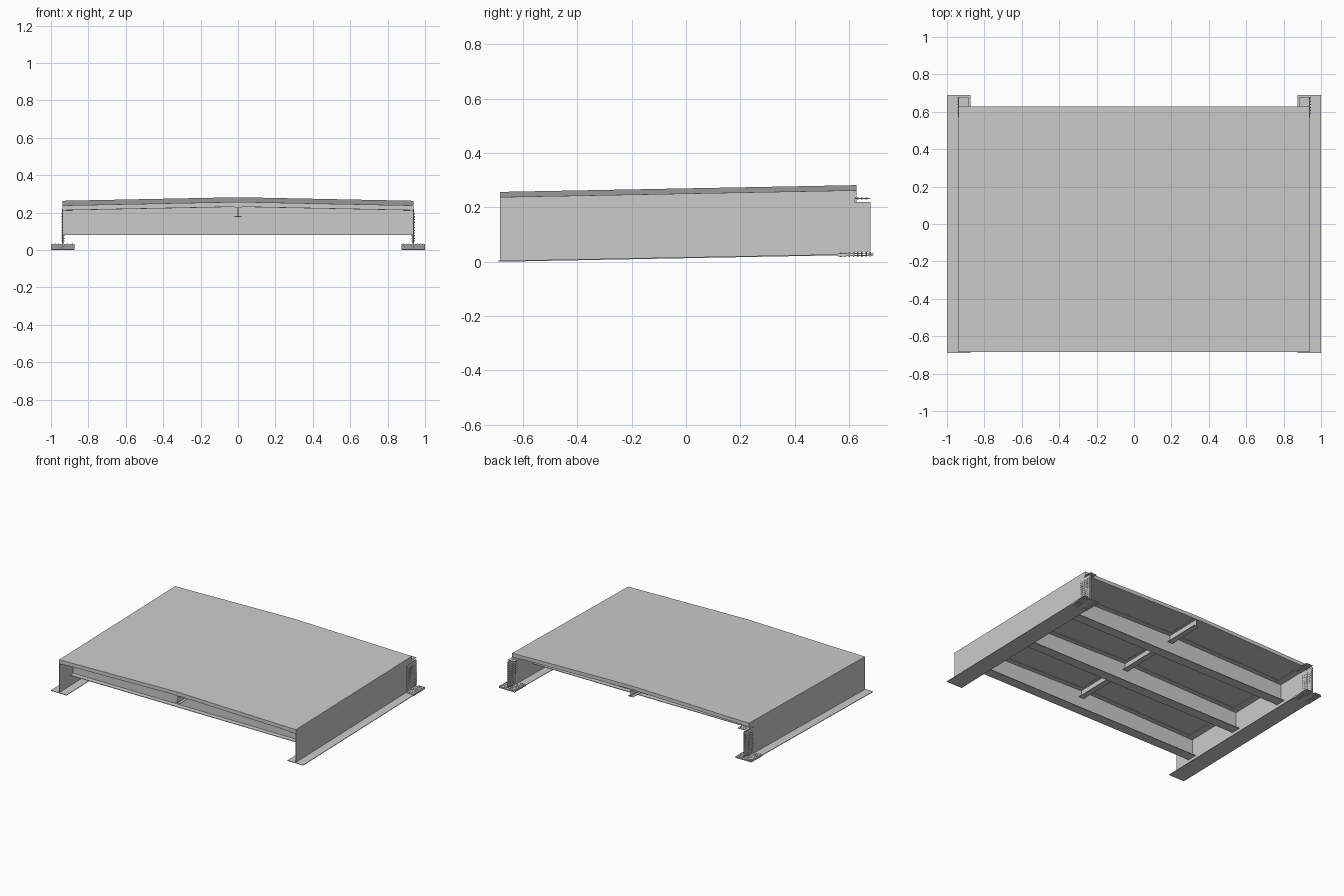
import bpy, bmesh
from mathutils import Matrix, Vector

if "Cube" in bpy.data.objects:
    bpy.data.objects.remove(bpy.data.objects["Cube"])

Y0, Y1 = -0.685, 0.628      # deck ends
SLOPE = 0.019               # whole span climbs towards the back
HW = 0.938                  # half width of the deck
CROWN = 0.019               # deck is higher along the centre line
SOFFIT = 0.212              # underside of the deck at its edges


def finish(name, bm):
    for v in bm.verts:
        v.co.z += SLOPE * (v.co.y + 0.69)
    bmesh.ops.recalc_face_normals(bm, faces=bm.faces)
    me = bpy.data.meshes.new(name)
    bm.to_mesh(me)
    bm.free()
    ob = bpy.data.objects.new(name, me)
    bpy.context.collection.objects.link(ob)
    return ob


def prism(name, pts, y0, y1):
    """Extrude an x-z profile along y, then tilt it to the road gradient."""
    bm = bmesh.new()
    face = bm.faces.new([bm.verts.new((x, y0, z)) for x, z in pts])
    ext = bmesh.ops.extrude_face_region(bm, geom=[face])
    verts = [g for g in ext["geom"] if isinstance(g, bmesh.types.BMVert)]
    bmesh.ops.translate(bm, verts=verts, vec=(0, y1 - y0, 0))
    return finish(name, bm)


def box(name, x0, x1, y0, y1, z0, z1):
    return prism(name, [(x0, z0), (x1, z0), (x1, z1), (x0, z1)], y0, y1)


def crowned(name, hw, y0, y1, bottom, top):
    """Strip across the deck whose underside and top follow the crown."""
    c = CROWN * hw / HW
    e = CROWN - c
    return prism(name, [(-hw, bottom + e), (0, bottom + CROWN), (hw, bottom + e),
                        (hw, top + e), (0, top + CROWN), (-hw, top + e)], y0, y1)


def bolts(name, centres, axis, length, r=0.0025):
    bm = bmesh.new()
    rot = Vector((0, 0, 1)).rotation_difference(Vector(axis)).to_matrix().to_4x4()
    for c in centres:
        bmesh.ops.create_cone(bm, cap_ends=True, segments=6, radius1=r, radius2=r,
                              depth=length, matrix=Matrix.Translation(c) @ rot)
    return finish(name, bm)


# Deck slab
crowned("deck_slab", HW, Y0, Y1, SOFFIT, SOFFIT + 0.026)

# Cross beams: crowned web with top and bottom flanges
for i, y in enumerate((-0.53, -0.09, 0.36)):
    n = f"cross_beam_{i + 1}"
    prism(n + "_web", [(-0.935, 0.08), (0.935, 0.08), (0.935, SOFFIT),
                       (0, SOFFIT + CROWN), (-0.935, SOFFIT)], y - 0.002, y + 0.002)
    box(n + "_bottom_flange", -0.935, 0.935, y - 0.035, y + 0.035, 0.077, 0.081)
    crowned(n + "_top_flange", 0.885, y - 0.035, y + 0.035, SOFFIT - 0.003, SOFFIT)

# Central stringer
box("stringer_web", -0.0015, 0.0015, Y0, Y1, 0.179, SOFFIT + CROWN)
box("stringer_bottom_flange", -0.02, 0.02, Y0, Y1, 0.177, 0.180)
box("stringer_top_flange", -0.02, 0.02, Y0, Y1, SOFFIT + CROWN - 0.003, SOFFIT + CROWN - 0.0004)

# Main girders on both sides with bolted splices at the back end
for s, side in ((-1, "left"), (1, "right")):
    n = side + "_girder"

    def sbox(part, xa, xb, *rest):
        box(f"{n}_{part}", *sorted((s * xa, s * xb)), *rest)

    sbox("web", 0.9345, 0.938, Y0, 0.622, 0.003, SOFFIT)
    sbox("bottom_flange", 0.875, 1.0, -0.69, 0.622, 0.0, 0.004)
    sbox("top_flange", 0.885, 0.938, Y0, 0.622, SOFFIT - 0.003, SOFFIT)
    # Splice plates
    sbox("web_splice", 0.930, 0.9345, 0.57, 0.68, 0.012, 0.194)
    sbox("web_splice_outer", 0.938, 0.940, 0.57, 0.68, 0.012, 0.194)
    sbox("bottom_splice", 0.875, 1.0, 0.56, 0.69, -0.004, 0.0)
    for k, (xa, xb) in enumerate(((0.875, 0.928), (0.947, 1.0))):
        sbox(f"inner_splice_{k + 1}", xa, xb, 0.56, 0.69, 0.004, 0.007)
    sbox("top_splice", 0.885, 0.938, 0.56, 0.68, SOFFIT - 0.006, SOFFIT - 0.003)
    # Bolt groups
    ys = [0.59 + 0.0165 * j for j in range(6)]
    bolts(n + "_web_bolts", [(s * 0.936, y, 0.022 + 0.0145 * k) for y in ys for k in range(11)],
          (1, 0, 0), 0.018)
    ys = [0.57 + 0.0155 * j for j in range(8)]
    bolts(n + "_bottom_bolts", [(s * x, y, 0.0015) for y in ys
                                for x in (0.885, 0.90, 0.915, 0.96, 0.975, 0.99)],
          (0, 0, 1), 0.017)
    bolts(n + "_top_bolts", [(s * x, y, SOFFIT - 0.0045) for y in ys[:7]
                             for x in (0.896, 0.910, 0.924)], (0, 0, 1), 0.008)
